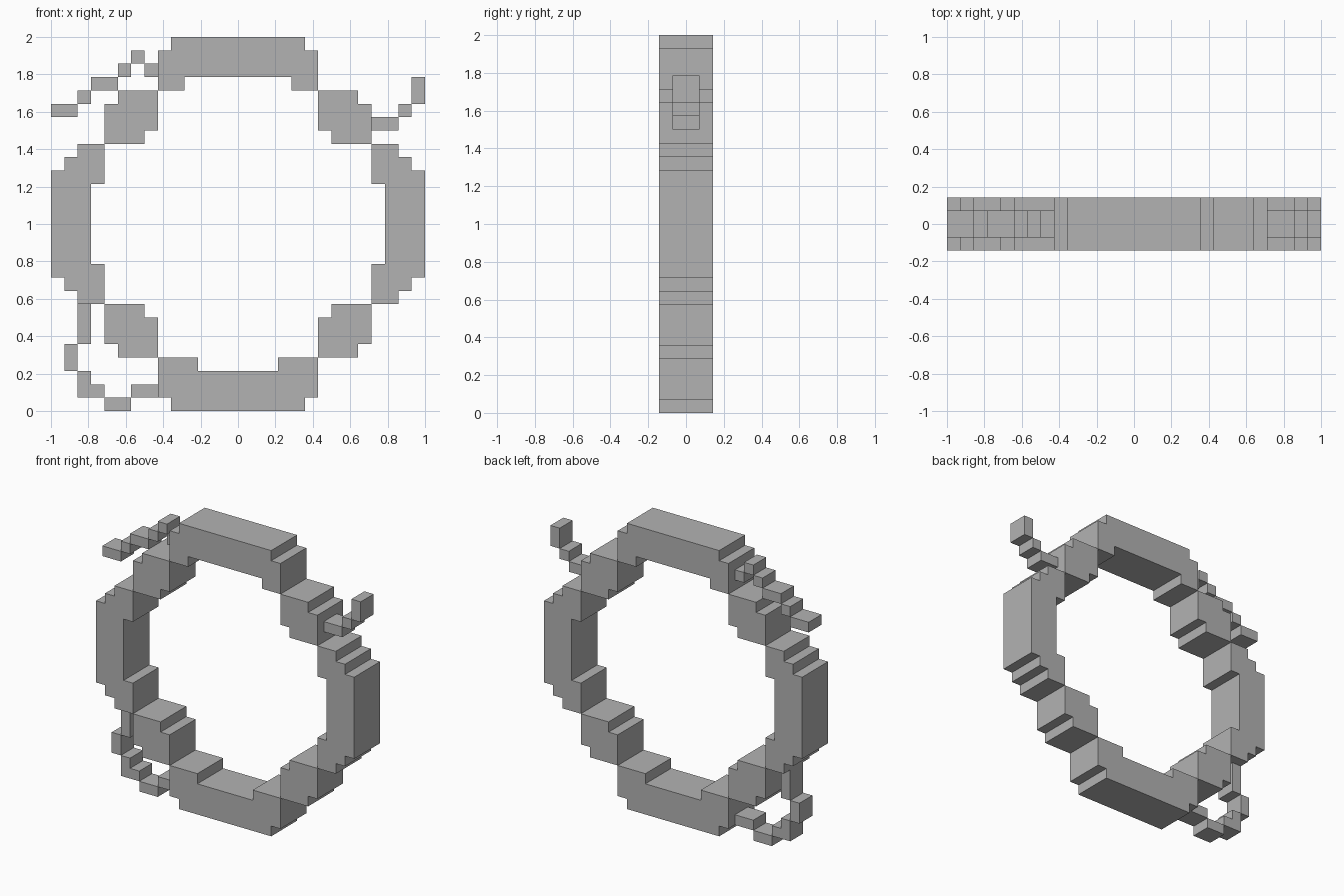
import bpy
import bmesh

U = 1 / 14  # one voxel

cube = bpy.data.objects.get("Cube")
if cube:
    bpy.data.objects.remove(cube, do_unlink=True)

grey = bpy.data.materials.new("stone grey")
grey.use_nodes = True
grey.diffuse_color = (0.45, 0.45, 0.45, 1)
grey.node_tree.nodes["Principled BSDF"].inputs["Base Color"].default_value = grey.diffuse_color


def slab(name, outlines, half_depth):
    """Extrude flat x-z outlines, given in voxels, along y."""
    bm = bmesh.new()
    for outline in outlines:
        verts = [bm.verts.new((x * U, -half_depth * U, z * U)) for x, z in outline]
        face = bm.faces.new(verts)
        moved = bmesh.ops.extrude_face_region(bm, geom=[face])["geom"]
        bmesh.ops.translate(bm, vec=(0, 2 * half_depth * U, 0),
                            verts=[g for g in moved if isinstance(g, bmesh.types.BMVert)])
    bmesh.ops.recalc_face_normals(bm, faces=bm.faces)
    mesh = bpy.data.meshes.new(name)
    bm.to_mesh(mesh)
    bm.free()
    mesh.materials.append(grey)
    obj = bpy.data.objects.new(name, mesh)
    bpy.context.collection.objects.link(obj)


def flip_x(points):
    return [(-x, z) for x, z in points]


def flip_z(points):
    return [(x, 28 - z) for x, z in points]


def rect(x0, x1, z0, z1):
    return [(x0, z0), (x1, z0), (x1, z1), (x0, z1)]


# Top and bottom arcs of the ring
def cap(inner):
    half = [(5, 28), (5, 27), (6, 27), (6, 24), (inner, 24), (inner, 25)]
    return half + flip_x(half)[::-1]


slab("ring_top", [cap(4)], 2)
slab("ring_bottom", [flip_z(cap(3))], 2)

# Side arcs and the stepped diagonal blocks
upper_side = [(11, 17), (10, 17), (10, 20), (12, 20), (12, 19), (13, 19), (13, 18), (14, 18)]
side = upper_side + flip_z(upper_side)[::-1]
block = [(6, 24), (9, 24), (9, 23), (10, 23), (10, 20), (7, 20), (7, 21), (6, 21)]

for label, place in (("left", list), ("right", flip_x)):
    slab(f"ring_{label}_side", [place(side)], 2)
    slab(f"ring_upper_{label}_block", [place(block)], 2)
    slab(f"ring_lower_{label}_block", [flip_z(place(block))], 2)

# Thin tendrils: runs of small boxes (x0, x1, z0, z1)
tendrils = {
    "upper_right_tendril": [(-14, -12, 22, 23), (-12, -11, 23, 24), (-11, -9, 24, 25),
                            (-9, -8, 25, 26), (-8, -7, 26, 27), (-7, -6, 25, 26)],
    "upper_left_tendril": [(10, 12, 21, 22), (12, 13, 22, 23), (13, 14, 23, 25)],
    "lower_right_tendril": [(-12, -11, 5, 8), (-13, -12, 3, 5), (-12, -11, 2, 3),
                            (-12, -10, 1, 2), (-10, -8, 0, 1), (-8, -6, 1, 2)],
}
for name, boxes in tendrils.items():
    slab(name, [rect(*b) for b in boxes], 1)
